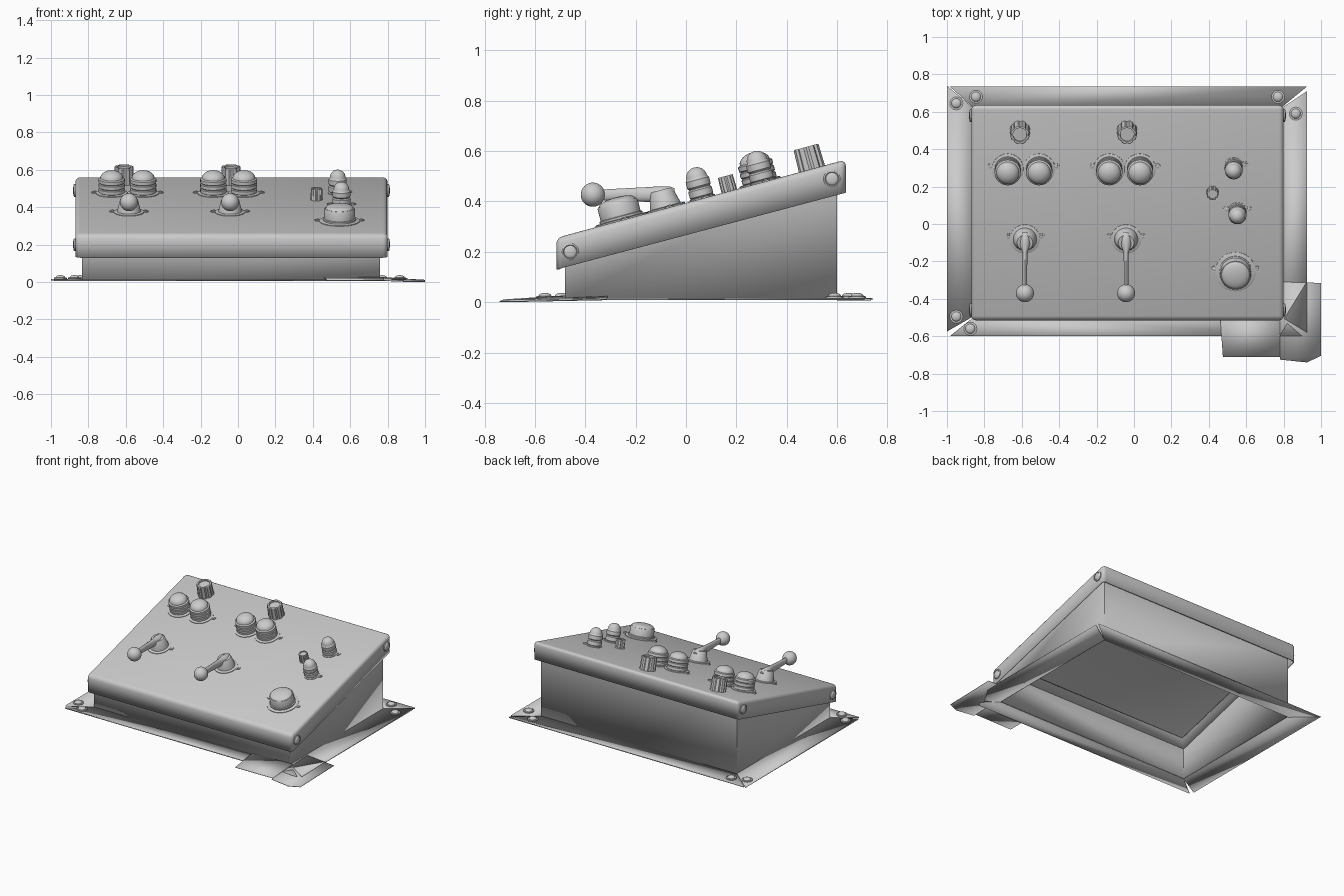
import bpy, bmesh
from math import sin, cos, pi, atan
from mathutils import Matrix, Vector

if "Cube" in bpy.data.objects:
    bpy.data.objects.remove(bpy.data.objects["Cube"])

SLOPE = 0.27
TILT = atan(SLOPE)

def panel_z(y):
    return 0.265 + SLOPE * (y + 0.48)

def on_panel(x, y):
    return Matrix.Translation((x, y, panel_z(y))) @ Matrix.Rotation(TILT, 4, 'X')

def finish(name, bm, mat=None, angle=35, thick=0, offset=-1):
    bmesh.ops.recalc_face_normals(bm, faces=bm.faces)
    me = bpy.data.meshes.new(name)
    bm.to_mesh(me)
    bm.free()
    ob = bpy.data.objects.new(name, me)
    bpy.context.collection.objects.link(ob)
    if mat is not None:
        ob.matrix_world = mat
    if thick:
        m = ob.modifiers.new("thickness", 'SOLIDIFY')
        m.thickness, m.offset = thick, offset
    bpy.ops.object.select_all(action='DESELECT')
    ob.select_set(True)
    bpy.context.view_layer.objects.active = ob
    bpy.ops.object.shade_smooth_by_angle(angle=angle * pi / 180)
    return ob

def rings(bm, loops, cap_start=True, cap_end=True):
    vs = [[bm.verts.new(p) for p in lp] for lp in loops]
    n = len(vs[0])
    for a, b in zip(vs, vs[1:]):
        for i in range(n):
            bm.faces.new((a[i], a[(i + 1) % n], b[(i + 1) % n], b[i]))
    if cap_start:
        bm.faces.new(vs[0])
    if cap_end:
        bm.faces.new(vs[-1])
    return vs

def lathe(name, profile, mat, n=32):
    bm = bmesh.new()
    rings(bm, [[(r * cos(2 * pi * i / n), r * sin(2 * pi * i / n), h) for i in range(n)]
               for r, h in profile])
    return finish(name, bm, mat)

def dome(r, h0, h, steps=6):
    return [(r * cos(t) + 0.001, h0 + h * sin(t))
            for t in (pi / 2 * i / steps for i in range(steps + 1))]

# lid: sloped hollow cover with rounded edges
bm = bmesh.new()
X0, X1, Y0, Y1 = -0.87, 0.80, -0.515, 0.635
corners = [(X0, Y0), (X1, Y0), (X1, Y1), (X0, Y1)]
vs = rings(bm, [[(x, y, 0.13 + 0.265 * (y - Y0)) for x, y in corners],
                [(x, y, panel_z(y)) for x, y in corners]], cap_start=False)
bottom = set(vs[0])
edges = [e for e in bm.edges if not all(v in bottom for v in e.verts)]
bmesh.ops.bevel(bm, geom=edges, offset=0.025, segments=4, profile=0.5, affect='EDGES')
finish("lid", bm, thick=0.01)

# box walls with a rim turned inwards under the lid
bm = bmesh.new()
W0, W1, D0, D1 = -0.835, 0.76, -0.48, 0.60
def rect(i):
    return [(W0 + i, D0 + i), (W1 - i, D0 + i), (W1 - i, D1 - i), (W0 + i, D1 - i)]
rings(bm, [[(x, y, 0.012) for x, y in rect(0)],
           [(x, y, panel_z(y) - 0.025) for x, y in rect(0)],
           [(x, y, panel_z(y) - 0.025) for x, y in rect(0.08)]], False, False)
finish("box_walls", bm, thick=0.008)

# mounting flange strips, split at the corners
strips = {
    "front_flange": [(W0, D0), (W1, D0), (0.90, -0.60), (-0.985, -0.60)],
    "back_flange": [(W0, D1), (W1, D1), (0.925, 0.735), (-0.985, 0.735)],
    "left_flange": [(W0, D0), (W0, D1), (-1, 0.74), (-1, -0.575)],
    "right_flange": [(W1, D0), (W1, D1), (0.925, 0.71), (0.925, -0.58)]}
def sheet(name, pts, thick):
    bm = bmesh.new()
    bm.faces.new([bm.verts.new(p) for p in pts])
    finish(name, bm, thick=thick, offset=0)
for name, pts in strips.items():
    z = 0.011 if name[0] in "fb" else 0.013
    sheet(name, [(x, y, z) for x, y in pts], 0.008)

# loose patches over the front right corner
sheet("front_patch", [(0.46, -0.49, 0.024), (0.475, -0.71, 0.008),
                      (0.78, -0.71, 0.010), (0.78, -0.48, 0.024)], 0.004)
sheet("side_patch", [(0.78, -0.31, 0.024), (1.0, -0.315, 0.010), (1.0, -0.705, 0.002),
                     (0.925, -0.74, 0.002), (0.78, -0.725, 0.008)], 0.004)

# flange bolts
bolt = [(0.035, 0), (0.035, 0.007), (0.026, 0.008)] + dome(0.025, 0.008, 0.013, 4)
for x, y in [(-0.95, 0.645), (-0.845, 0.68), (0.77, 0.68), (0.865, 0.59),
             (-0.95, -0.495), (-0.875, -0.56)]:
    lathe("flange_bolt", bolt, Matrix.Translation((x, y, 0.016)), 20)

# lid side screws
screw = [(0.034, -0.003), (0.034, 0.006), (0.028, 0.010), (0.025, 0.007)] + dome(0.024, 0.007, 0.006, 3)
for y, z in [(0.58, 0.49), (-0.46, 0.20)]:
    for x, s in ((X0, -1), (X1, 1)):
        lathe("lid_screw", screw,
              Matrix.Translation((x, y, z)) @ Matrix.Rotation(s * pi / 2, 4, 'Y'), 24)

# escutcheon with screw ears
def escutcheon(m, r, ears):
    lathe("escutcheon", [(r, -0.004), (r, 0.004), (r - 0.006, 0.007)], m)
    for s in ears:
        e = m @ Matrix.Translation((s * (r + 0.008), 0.014, 0))
        lathe("escutcheon_ear", [(0.017, -0.004), (0.017, 0.005)], e, 16)
        lathe("ear_screw", [(0.009, 0.004), (0.009, 0.008), (0.005, 0.010)], e, 12)

# ribbed push buttons in pairs
def ribbed(r, h0, h1, n):
    out, step = [], (h1 - h0) / n
    for i in range(n):
        a = h0 + i * step
        out += [(r - 0.005, a), (r, a + step * 0.15), (r, a + step * 0.8), (r - 0.005, a + step * 0.95)]
    return out
for x, ear in ((-0.675, -1), (-0.507, 1), (-0.132, -1), (0.032, 1)):
    m = on_panel(x, 0.295)
    escutcheon(m, 0.084, [ear])
    lathe("push_button", [(0.07, 0)] + ribbed(0.07, 0.005, 0.085, 3) + dome(0.06, 0.085, 0.04), m)

# indicator lamps
for x, y in ((0.533, 0.305), (0.553, 0.065)):
    m = on_panel(x, y)
    escutcheon(m, 0.052, (-1, 1) if y < 0.1 else (1,))
    lathe("indicator_lamp", [(0.048, 0)] + ribbed(0.048, 0.005, 0.085, 2) + dome(0.041, 0.085, 0.042), m)

# large stop button
m = on_panel(0.543, -0.255)
escutcheon(m, 0.108, (-1, 1))
lathe("stop_button", [(0.088, 0), (0.088, 0.015), (0.082, 0.018), (0.082, 0.065), (0.078, 0.072)]
      + dome(0.074, 0.072, 0.022), m, 40)

# fluted knobs with a recessed cap
def knob(x, y, r, h):
    n = 32
    def loop(k, z, flute):
        return [(k * r * (0.88 if flute and i % 4 == 0 else 1) * cos(2 * pi * i / n),
                 k * r * (0.88 if flute and i % 4 == 0 else 1) * sin(2 * pi * i / n), z) for i in range(n)]
    bm = bmesh.new()
    rings(bm, [loop(1.05, 0, True), loop(1, h * 0.96, True), loop(0.95, h, True),
               loop(0.72, h, False), loop(0.70, h * 0.9, False)])
    finish("fluted_knob", bm, on_panel(x, y), angle=25)
for x in (-0.61, -0.037):
    knob(x, 0.50, 0.052, 0.09)
knob(0.42, 0.172, 0.031, 0.062)

# levers: conical hub, flat tapered arm and ball
for x in (-0.583, -0.042):
    m = on_panel(x, -0.08)
    escutcheon(m, 0.08, (-1, 1))
    lathe("lever_hub", [(0.064, 0), (0.062, 0.012), (0.048, 0.068), (0.042, 0.075)], m)
    bm = bmesh.new()
    loops = []
    for y, w, lo, hi in ((-0.045, 0.012, 0.425, 0.452), (-0.065, 0.028, 0.41, 0.460),
                         (-0.11, 0.030, 0.40, 0.460), (-0.15, 0.014, 0.398, 0.457),
                         (-0.23, 0.012, 0.402, 0.453), (-0.36, 0.012, 0.405, 0.446)):
        c, hh = (lo + hi) / 2, (hi - lo) / 2
        loops.append([(x + w * cos(t), y, c + hh * sin(t)) for t in (2 * pi * i / 16 for i in range(16))])
    rings(bm, loops)
    finish("lever_arm", bm)
    bm = bmesh.new()
    bmesh.ops.create_uvsphere(bm, u_segments=32, v_segments=16, radius=0.048)
    finish("lever_ball", bm, Matrix.Translation((x, -0.37, 0.427)))
